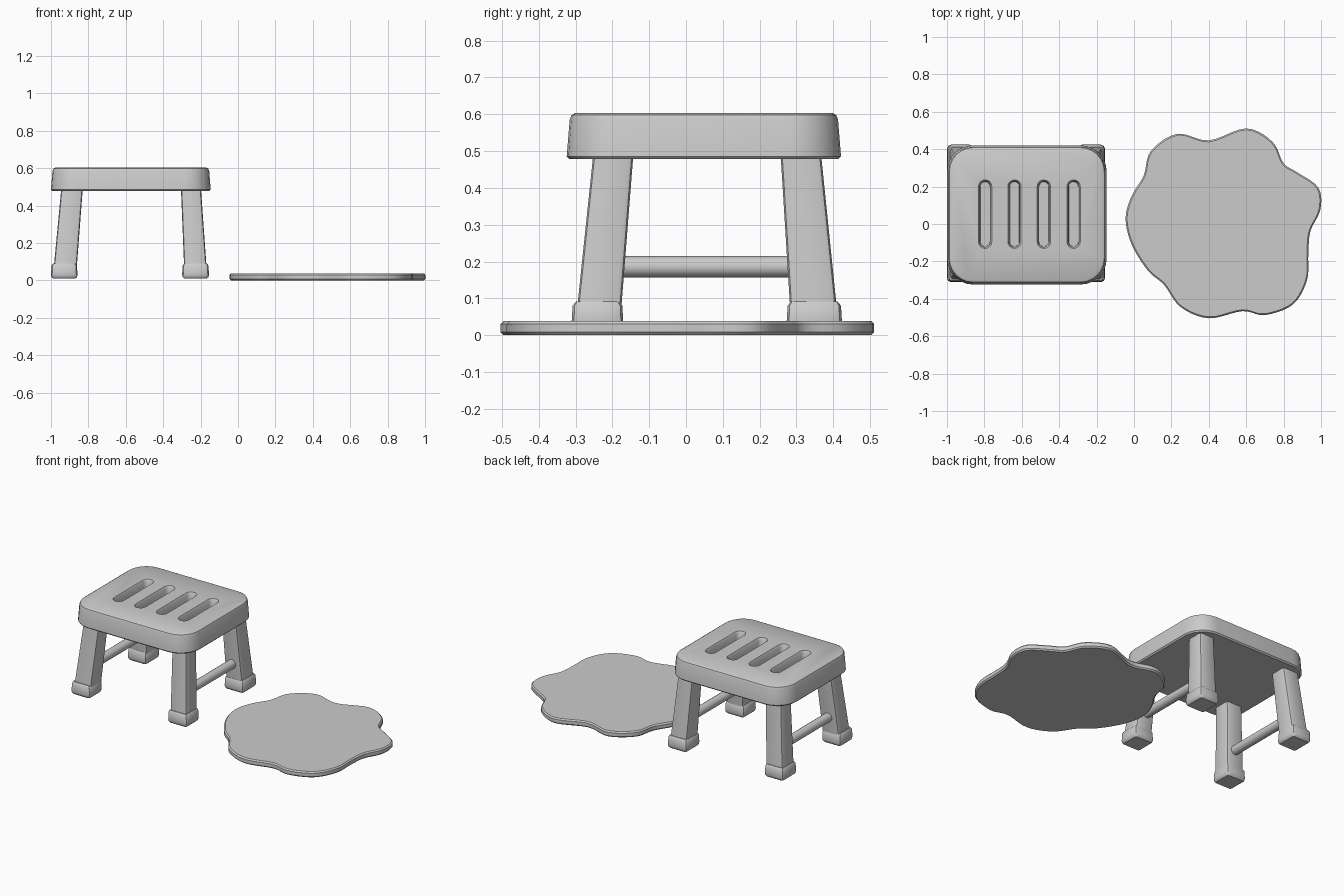
import bpy, bmesh, math
from mathutils import Vector

if "Cube" in bpy.data.objects:
    bpy.data.objects.remove(bpy.data.objects["Cube"])


def make_object(name, bm):
    bmesh.ops.recalc_face_normals(bm, faces=bm.faces)
    me = bpy.data.meshes.new(name)
    bm.to_mesh(me)
    bm.free()
    ob = bpy.data.objects.new(name, me)
    bpy.context.collection.objects.link(ob)
    return ob


def loft(bm, rings):
    """Skin a stack of equal-length rings and cap both ends."""
    vs = [[bm.verts.new(p) for p in r] for r in rings]
    n = len(vs[0])
    for a, b in zip(vs, vs[1:]):
        for i in range(n):
            j = (i + 1) % n
            bm.faces.new((a[i], a[j], b[j], b[i]))
    bm.faces.new(vs[0][::-1])
    bm.faces.new(vs[-1])


def rounded_rect(x0, x1, y0, y1, r, z, seg=6):
    pts = []
    corners = ((x1 - r, y1 - r), (x0 + r, y1 - r), (x0 + r, y0 + r), (x1 - r, y0 + r))
    for k, (cx, cy) in enumerate(corners):
        for s in range(seg + 1):
            a = math.pi / 2 * (k + s / seg)
            pts.append((cx + r * math.cos(a), cy + r * math.sin(a), z))
    return pts


def inset_rect(box, d, r, z, seg=6):
    x0, x1, y0, y1 = box
    return rounded_rect(x0 + d, x1 - d, y0 + d, y1 - d, r - d, z, seg)


def smooth(ob, angle=30):
    bpy.ops.object.select_all(action='DESELECT')
    ob.select_set(True)
    bpy.context.view_layer.objects.active = ob
    bpy.ops.object.shade_smooth_by_angle(angle=math.radians(angle))


# Seat: tapered rounded slab with softened rims
bm = bmesh.new()
box = (-1.0, -0.146, -0.324, 0.421)
loft(bm, [inset_rect(box, d, 0.14, z) for d, z in
          ((0.008, 0.478), (0.0, 0.486), (0.008, 0.585), (0.013, 0.598), (0.024, 0.604))])
seat = make_object("seat", bm)

# Slot cutters: four blind grooves with flared rims
bm = bmesh.new()
for cx in (-0.796, -0.639, -0.482, -0.323):
    slot = (cx - 0.037, cx + 0.037, -0.132, 0.237)
    loft(bm, [inset_rect(slot, d, 0.036, z, 4) for d, z in
              ((0.012, 0.525), (0.009, 0.592), (0.0, 0.606), (0.0, 0.65))])
cutter = make_object("slot_cutter", bm)
cutter.hide_render = True
mod = seat.modifiers.new("slots", 'BOOLEAN')
mod.operation = 'DIFFERENCE'
mod.solver = 'EXACT'
mod.object = cutter
bpy.context.view_layer.objects.active = seat
bpy.ops.object.modifier_apply(modifier=mod.name)
bpy.data.objects.remove(cutter)
smooth(seat)

# Splayed legs and their rubber feet: (top range, bottom range, foot range)
x_sides = {"left": ((-0.945, -0.83), (-0.985, -0.862), (-1.0, -0.858)),
           "right": ((-0.305, -0.198), (-0.288, -0.168), (-0.299, -0.155))}
y_sides = {"front": ((-0.252, -0.143), (-0.296, -0.176), (-0.311, -0.17)),
           "back": ((0.257, 0.367), (0.283, 0.41), (0.273, 0.424))}
for xn, (xt, xb, xf) in x_sides.items():
    for yn, (yt, yb, yf) in y_sides.items():
        bm = bmesh.new()
        loft(bm, [rounded_rect(*xb, *yb, 0.015, 0.07, 2),
                  rounded_rect(*xt, *yt, 0.015, 0.49, 2)])
        smooth(make_object(f"{yn}_{xn}_leg", bm))
        bm = bmesh.new()
        foot = (*xf, *yf)
        loft(bm, [inset_rect(foot, d, 0.022, z, 2) for d, z in
                  ((0.012, 0.01), (0.003, 0.018), (0.0, 0.03),
                   (0.003, 0.08), (0.012, 0.091))])
        smooth(make_object(f"{yn}_{xn}_foot", bm), 35)

# Round side rails joining front and back legs
for name, cx in (("left_rail", -0.912), ("right_rail", -0.238)):
    bm = bmesh.new()
    loft(bm, [[(cx + 0.029 * math.cos(a), y, 0.186 + 0.029 * math.sin(a))
               for a in (math.tau * i / 16 for i in range(16))]
              for y in (-0.2, 0.31)])
    smooth(make_object(name, bm))

# Mat: wavy outline smoothed through a few points
outline = [(-0.045, 0.025), (-0.015, 0.145), (0.052, 0.26), (0.09, 0.39), (0.23, 0.482),
           (0.40, 0.447), (0.60, 0.511), (0.74, 0.44), (0.80, 0.325), (0.875, 0.275),
           (0.985, 0.195), (0.997, 0.08), (0.943, -0.04), (0.932, -0.16), (0.925, -0.30),
           (0.85, -0.43), (0.70, -0.487), (0.58, -0.466), (0.40, -0.504), (0.25, -0.445),
           (0.16, -0.325), (0.075, -0.25), (-0.01, -0.115)]
P = [Vector(p) for p in outline]
N = len(P)
curve = []
for i in range(N):
    a, b, c, d = (P[(i + k) % N] for k in (-1, 0, 1, 2))
    for s in range(5):
        t = s / 5
        curve.append(0.5 * (2 * b + (c - a) * t + (2 * a - 5 * b + 4 * c - d) * t * t
                            + (3 * b - a - 3 * c + d) * t ** 3))
centre = Vector((0.477, 0.0))


def mat_ring(d, z):
    return [(*(p - (p - centre).normalized() * d), z) for p in curve]


bm = bmesh.new()
loft(bm, [mat_ring(d, z) for d, z in
          ((0.008, 0.0), (0.0, 0.008), (0.0, 0.03), (0.008, 0.038))])
smooth(make_object("mat", bm))
